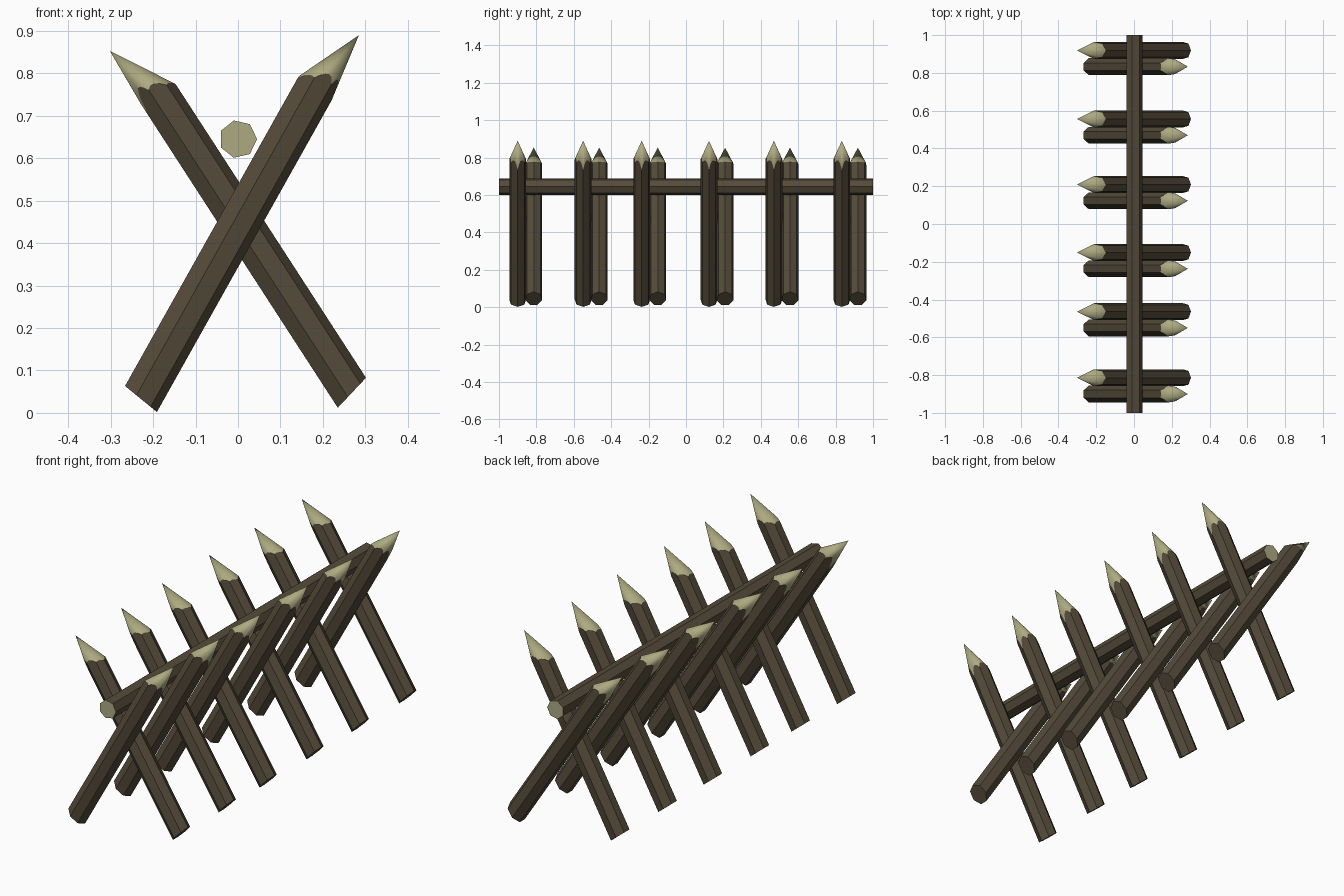
import bpy
import bmesh
from math import cos, sin, tau, hypot
from mathutils import Vector

cube = bpy.data.objects.get("Cube")
if cube:
    bpy.data.objects.remove(cube, do_unlink=True)

SIDES = 7          # log cross-section
SPLITS = 5         # points along each log face where the sharpened tip begins
FRONT = Vector((0, 1, 0))


def material(name, colour):
    mat = bpy.data.materials.new(name)
    mat.use_nodes = True
    mat.diffuse_color = (*colour, 1)
    bsdf = mat.node_tree.nodes["Principled BSDF"]
    bsdf.inputs["Base Color"].default_value = (*colour, 1)
    bsdf.inputs["Roughness"].default_value = 0.9
    return mat


bark = material("dark bark", (0.09, 0.07, 0.042))
cut_wood = material("pale cut wood", (0.42, 0.40, 0.22))


def make_object(name, bm):
    bmesh.ops.recalc_face_normals(bm, faces=bm.faces)
    mesh = bpy.data.meshes.new(name)
    bm.to_mesh(mesh)
    bm.free()
    mesh.materials.append(bark)
    mesh.materials.append(cut_wood)
    obj = bpy.data.objects.new(name, mesh)
    bpy.context.collection.objects.link(obj)
    return obj


def ring(ru, rv):
    return [(ru * cos(tau * i / SIDES), rv * sin(tau * i / SIDES)) for i in range(SIDES)]


def stake_mesh(foot, shoulder, tip):
    """Slanted log whose end is sharpened like a pencil."""
    foot, shoulder, tip = (Vector((x, 0, z)) for x, z in (foot, shoulder, tip))
    point_dir = (tip - shoulder).normalized()
    across = Vector((point_dir.z, 0, -point_dir.x))
    along = (shoulder - foot).normalized()
    slope = 0.05 / (tip - shoulder).length

    def sharpened(u, v):
        # Slide along the log until the cone surface is met
        base = shoulder + across * (u - 0.002) + FRONT * v
        p = base
        for _ in range(8):
            rel = p - tip
            depth = hypot(rel.dot(across), 0.86 * v) / slope
            p = p + along * ((-rel.dot(point_dir) - depth) / along.dot(point_dir))
        return p

    bm = bmesh.new()
    section = ring(0.051, 0.046)
    bottom = [bm.verts.new(foot + across * (u - 0.002) + FRONT * v) for u, v in section]
    rim = []
    for i, (u, v) in enumerate(section):
        u2, v2 = section[(i + 1) % SIDES]
        for k in range(SPLITS):
            t = k / SPLITS
            rim.append(bm.verts.new(sharpened(u + (u2 - u) * t, v + (v2 - v) * t)))
    apex = bm.verts.new(tip)

    # Log sides and foot
    bm.faces.new(bottom)
    count = len(rim)
    for i in range(SIDES):
        top = [rim[(i * SPLITS + k) % count] for k in range(SPLITS + 1)]
        bm.faces.new([bottom[(i + 1) % SIDES], bottom[i]] + top)
    # Sharpened tip
    for i in range(count):
        face = bm.faces.new((rim[i], rim[(i + 1) % count], apex))
        face.material_index = 1
        face.smooth = True
        bm.edges.get((rim[i], rim[(i + 1) % count])).smooth = False
    return bm


# Crossed pairs of stakes
for n, y in enumerate((-0.9, -0.55, -0.237, 0.123, 0.47, 0.833), 1):
    right = make_object(f"front_stake_{n}",
                        stake_mesh((-0.229, 0.033), (0.178, 0.759), (0.285, 0.89)))
    right.location.y = y
    left = make_object(f"back_stake_{n}",
                       stake_mesh((0.268, 0.047), (-0.18, 0.738), (-0.302, 0.853)))
    left.location.y = y + 0.086

# Long rail resting in the crossings
bm = bmesh.new()
ends = [[bm.verts.new((u, y, 0.645 + v)) for u, v in ring(0.045, 0.045)] for y in (-1, 1)]
for end in ends:
    bm.faces.new(end).material_index = 1
for i in range(SIDES):
    j = (i + 1) % SIDES
    bm.faces.new((ends[0][i], ends[0][j], ends[1][j], ends[1][i]))
make_object("rail", bm)
